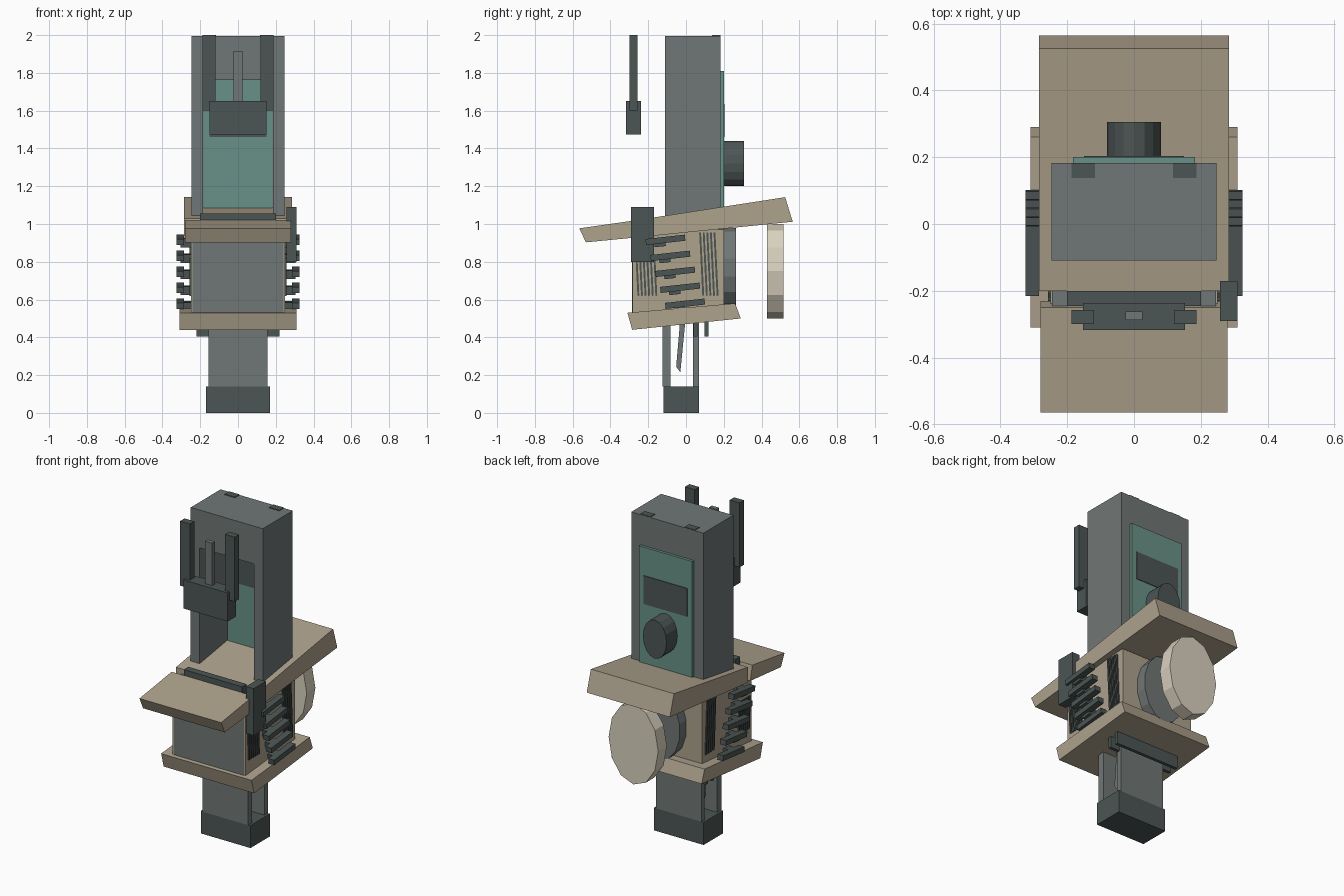
import bpy, bmesh, math
from mathutils import Matrix, Vector

if "Cube" in bpy.data.objects:
    bpy.data.objects.remove(bpy.data.objects["Cube"])


def mat(name, r, g, b):
    m = bpy.data.materials.new(name)
    m.diffuse_color = (r, g, b, 1)
    m.use_nodes = True
    m.node_tree.nodes["Principled BSDF"].inputs["Base Color"].default_value = m.diffuse_color
    return m


TAN = mat("tan", 0.42, 0.36, 0.265)
GREY = mat("mid grey", 0.163, 0.184, 0.181)
DARK = mat("dark grey", 0.072, 0.093, 0.089)
TEAL = mat("teal", 0.138, 0.283, 0.242)
CREAM = mat("cream", 0.70, 0.64, 0.52)


def finish(bm, name, m):
    bmesh.ops.recalc_face_normals(bm, faces=bm.faces)
    me = bpy.data.meshes.new(name)
    bm.to_mesh(me)
    bm.free()
    me.materials.append(m)
    ob = bpy.data.objects.new(name, me)
    bpy.context.collection.objects.link(ob)
    return ob


def box(name, m, x, y, z, tilt=0.0):
    """Box from (min, max) ranges, optionally tilted about its own x axis."""
    bm = bmesh.new()
    size = [r[1] - r[0] for r in (x, y, z)]
    mid = Vector([(r[1] + r[0]) / 2 for r in (x, y, z)])
    mx = Matrix.Translation(mid) @ Matrix.Rotation(tilt, 4, 'X') @ Matrix.Diagonal((*size, 1))
    bmesh.ops.create_cube(bm, size=1, matrix=mx)
    return finish(bm, name, m)


def prism(name, m, pts, x):
    """Side profile (y, z) extruded along x."""
    bm = bmesh.new()
    f = bm.faces.new([bm.verts.new((x[0], y, z)) for y, z in pts])
    r = bmesh.ops.extrude_face_region(bm, geom=[f])
    vs = [v for v in r["geom"] if isinstance(v, bmesh.types.BMVert)]
    bmesh.ops.translate(bm, verts=vs, vec=(x[1] - x[0], 0, 0))
    return finish(bm, name, m)


def disc(name, m, y, z, rx, rz, n):
    """Oval cylinder along y."""
    bm = bmesh.new()
    mx = (Matrix.Translation((0, (y[0] + y[1]) / 2, z)) @ Matrix.Diagonal((rx, 1, rz, 1))
          @ Matrix.Rotation(math.pi / 2, 4, 'X'))
    bmesh.ops.create_cone(bm, cap_ends=True, segments=n, radius1=1, radius2=1,
                          depth=y[1] - y[0], matrix=mx)
    return finish(bm, name, m)


def span(s, a, b):
    return (a, b) if s > 0 else (-b, -a)


# foot, stem plates and slanted tongue
box("foot_block", DARK, (-.17, .17), (-.12, .07), (0, .14))
box("stem_front_plate", GREY, (-.155, .155), (-.125, -.083), (.14, .5))
box("stem_rear_plate", GREY, (-.155, .155), (.038, .07), (.14, .53))
prism("stem_tongue", GREY, [(-.03, .5), (-.052, .245), (-.03, .215), (-.002, .5)], (-.1, .1))
for y in (.05, .108):
    box("lower_rib", DARK, (-.22, .22), (y - .01, y + .01), (.405, .53))

# lower tilted plate
prism("lower_plate", TAN, [(-.31, .53), (-.285, .44), (.29, .5), (.26, .58)], (-.31, .31))

# main body: grey core with tan cladding
box("body_core", GREY, (-.24, .24), (-.285, .19), (.5, .96))
box("body_back", TAN, (-.24, .24), (.188, .2), (.54, .97))
for s in (-1, 1):
    box("body_side", TAN, span(s, .238, .25), (-.282, .2), (.5, .97))
    # vertical cooling slats
    for i in range(6):
        y = -.257 + i * .019
        box("front_slat", DARK, span(s, .24, .257), (y - .005, y + .005), (.62, .82), .05)
    for i in range(5):
        y = .083 + i * .019
        box("rear_slat", DARK, span(s, .24, .257), (y - .005, y + .005), (.62, .955), .05)
    # tilted side bars with small mounts
    for i in range(5):
        y, z = -.005 - i * .026, .578 + i * .0845
        box("side_bar", DARK, span(s, .285, .325), (y - .105, y + .105), (z - .016, z + .016), .11)
        box("bar_mount", DARK, span(s, .24, .305), (y - .06, y), (z - .036, z + .01), .11)

# clip on the right side only
box("side_clip", DARK, (.258, .31), (-.29, -.17), (.8, 1.09))

# upper tilted plate in two pieces with a dark strip between
prism("upper_front_plate", TAN, [(-.565, .977), (-.53, .903), (-.23, .932), (-.25, 1.022)], (-.28, .28))
prism("upper_rear_plate", TAN, [(-.2, 1.03), (-.2, .935), (.565, 1.012), (.525, 1.142)], (-.285, .285))
box("gap_filler", GREY, (-.245, .245), (-.26, -.2), (.9, 1.0))
box("gap_strip", DARK, (-.2, .2), (-.245, -.2), (.95, 1.055))

# rear drum and floating cream disc
disc("drum", GREY, (.13, .265), .77, .145, .21, 14)
disc("cream_disc", CREAM, (.43, .515), .75, .17, .25, 12)

# tower: two walls and a cap, open at the front
for s in (-1, 1):
    box("tower_wall", GREY, span(s, .186, .247), (-.11, .183), (1.03, 1.762))
    box("tower_back_post", GREY, span(s, .17, .2), (.165, .183), (1.05, 1.762))
    box("top_stud", DARK, span(s, .117, .187), (.137, .182), (1.97, 2.0))
    box("front_prong", DARK, span(s, .12, .187), (-.3, -.257), (1.6, 2.0))
box("tower_cap", GREY, (-.247, .247), (-.11, .183), (1.762, 1.996))

# control panel, screen and knob on the back
box("control_panel", TEAL, (-.182, .182), (.16, .2), (1.05, 1.81))
box("screen", DARK, (-.15, .15), (.156, .204), (1.46, 1.635))
disc("knob", DARK, (.19, .306), 1.32, .081, .12, 16)

# floating front sight block
box("front_block", DARK, (-.152, .152), (-.318, -.237), (1.475, 1.652))
box("front_pin", GREY, (-.025, .025), (-.288, -.262), (1.64, 1.915))
